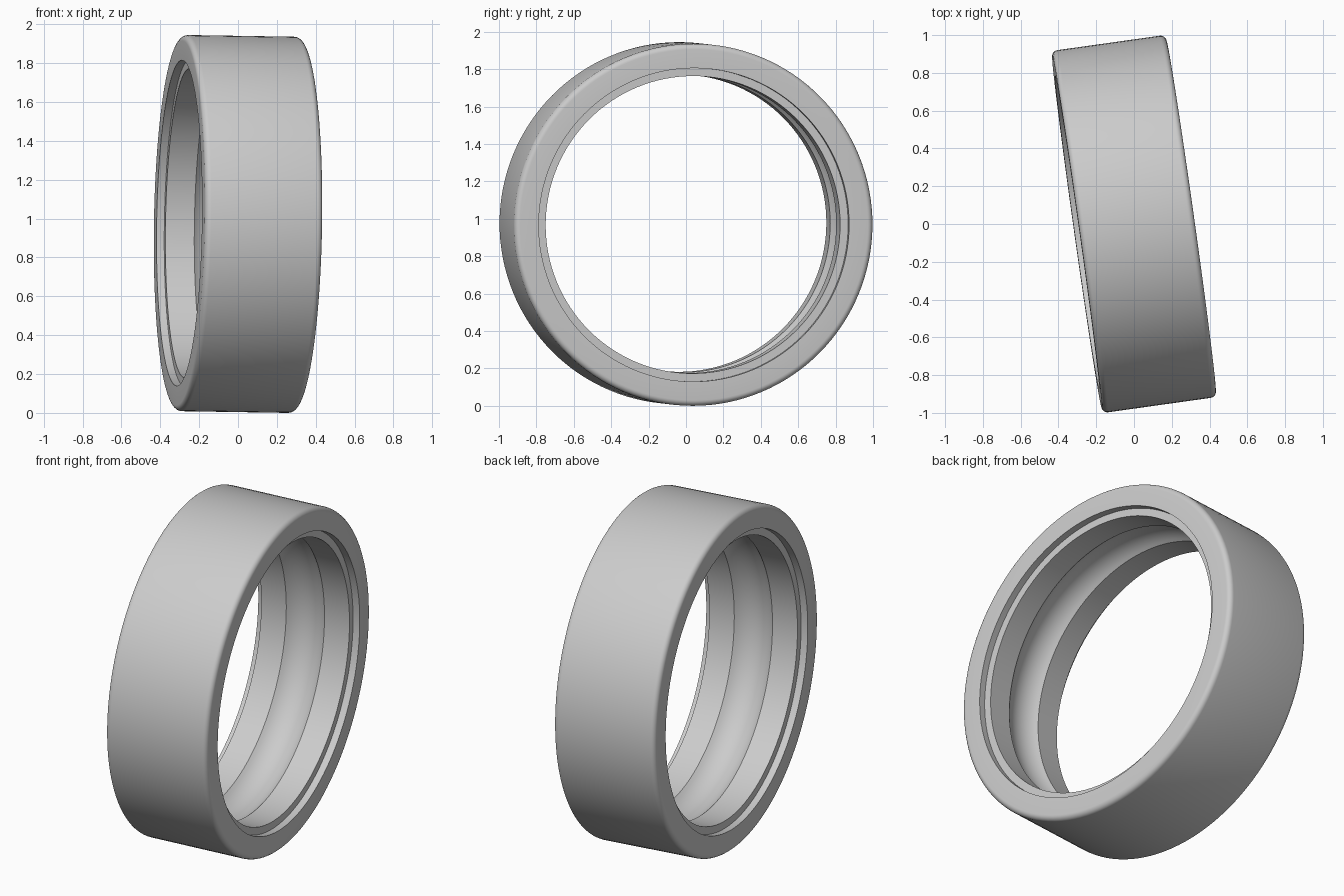
import bpy, bmesh
from math import sin, cos, pi, radians, sqrt
from mathutils import Vector, Matrix

cube = bpy.data.objects.get("Cube")
if cube:
    bpy.data.objects.remove(cube, do_unlink=True)

HALF_WIDTH = 0.305
OUTER = 0.968
BORE = 0.795
STEP = 0.838
STEP_DEPTH = 0.04
FILLET = 0.03
GROOVE_HALF, GROOVE_DEPTH = 0.115, 0.045
SEGMENTS = 128

steel = bpy.data.materials.new("steel_grey")
steel.use_nodes = True
colour = (0.6, 0.6, 0.6, 1)
steel.diffuse_color = colour
steel.node_tree.nodes["Principled BSDF"].inputs["Base Color"].default_value = colour


def half_profile():
    """Cross-section (axial, radius) from the groove centre to the outer rim."""
    radius = (GROOVE_HALF ** 2 + GROOVE_DEPTH ** 2) / (2 * GROOVE_DEPTH)
    centre = BORE + GROOVE_DEPTH - radius
    points = []
    # Ball groove
    for i in range(9):
        a = GROOVE_HALF * i / 8
        points.append((a, centre + sqrt(radius ** 2 - a ** 2)))
    # Bore land, recessed step and end face
    floor = HALF_WIDTH - STEP_DEPTH
    points += [(floor, BORE), (floor, STEP), (HALF_WIDTH, STEP)]
    # Rounded outer edge
    for i in range(7):
        t = pi / 2 * i / 6
        points.append((HALF_WIDTH - FILLET + FILLET * cos(t),
                       OUTER - FILLET + FILLET * sin(t)))
    return points


# Mirror the section and revolve it around the x axis
half = half_profile()
section = half + [(-a, r) for a, r in reversed(half[1:])]
bm = bmesh.new()
verts = [bm.verts.new((a, 0, r)) for a, r in section]
edges = [bm.edges.new((v, verts[(i + 1) % len(verts)])) for i, v in enumerate(verts)]
bmesh.ops.spin(bm, geom=verts + edges, cent=(0, 0, 0), axis=(1, 0, 0),
               angle=2 * pi, steps=SEGMENTS, use_merge=True)
bmesh.ops.remove_doubles(bm, verts=bm.verts, dist=0.0001)
bmesh.ops.recalc_face_normals(bm, faces=bm.faces)

# Turn the ring to its resting angle and stand it on the ground
turn = Matrix.Rotation(radians(8), 4, 'Z') @ Matrix.Rotation(radians(0.9), 4, 'Y')
bmesh.ops.transform(bm, matrix=turn, verts=bm.verts)
lowest = min(v.co.z for v in bm.verts)
bmesh.ops.translate(bm, vec=Vector((0, 0, -lowest)), verts=bm.verts)

mesh = bpy.data.meshes.new("bearing_outer_ring")
bm.to_mesh(mesh)
bm.free()
mesh.materials.append(steel)
ring = bpy.data.objects.new("bearing_outer_ring", mesh)
bpy.context.collection.objects.link(ring)
bpy.context.view_layer.objects.active = ring
ring.select_set(True)
bpy.ops.object.shade_smooth_by_angle(angle=radians(30))
